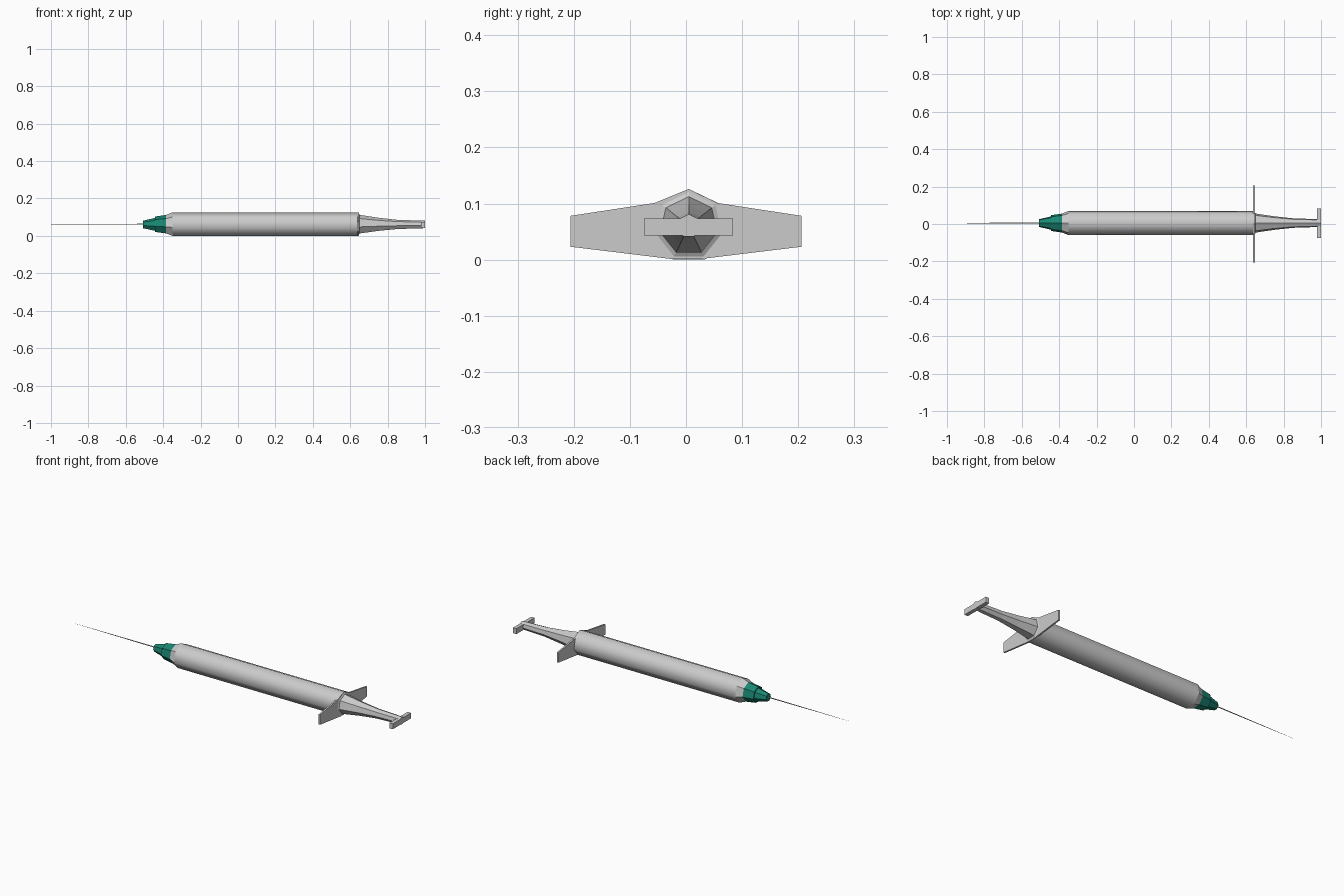
import bpy, bmesh, math

if "Cube" in bpy.data.objects:
    bpy.data.objects.remove(bpy.data.objects["Cube"])

CY, CZ, SIDES = 0.005, 0.06, 7   # long axis of the syringe, seven-sided section


def finish(name, bm, color=None, smooth=False):
    bmesh.ops.recalc_face_normals(bm, faces=bm.faces)
    for f in bm.faces:
        f.smooth = smooth and len(f.verts) == 4
    me = bpy.data.meshes.new(name)
    bm.to_mesh(me)
    bm.free()
    ob = bpy.data.objects.new(name, me)
    bpy.context.collection.objects.link(ob)
    if color:
        mat = bpy.data.materials.new(name + "_colour")
        mat.diffuse_color = color
        mat.use_nodes = True
        mat.node_tree.nodes["Principled BSDF"].inputs["Base Color"].default_value = mat.diffuse_color
        me.materials.append(mat)
    return ob


def loft(name, profile, caps=(True, True), color=None, smooth=False, cz=CZ, n=SIDES):
    """Rings of (x, radius) along the axis, one corner pointing up."""
    bm = bmesh.new()
    rings = []
    for x, r in profile:
        angles = [2 * math.pi * i / n for i in range(n)]
        rings.append([bm.verts.new((x, CY + r * math.sin(a), cz + r * math.cos(a))) for a in angles])
    for a, b in zip(rings, rings[1:]):
        for i in range(n):
            j = (i + 1) % n
            bm.faces.new((a[i], a[j], b[j], b[i]))
    if caps[0]:
        bm.faces.new(rings[0])
    if caps[1]:
        bm.faces.new(rings[-1])
    return finish(name, bm, color, smooth)


def plate(name, outline, x0, x1):
    """Flat (y, z) outline extruded along x."""
    bm = bmesh.new()
    face = bm.faces.new([bm.verts.new((x0, y, z)) for y, z in outline])
    out = bmesh.ops.extrude_face_region(bm, geom=[face])
    verts = [v for v in out["geom"] if isinstance(v, bmesh.types.BMVert)]
    bmesh.ops.translate(bm, verts=verts, vec=(x1 - x0, 0, 0))
    return finish(name, bm)


# Barrel: smooth tube with faceted ends
loft("barrel", [(-0.35, 0.066), (0.643, 0.066)], caps=(False, False), smooth=True)
loft("barrel_nose", [(-0.35, 0.066), (-0.385, 0.052)], caps=(False, True))
loft("barrel_rim", [(0.643, 0.066), (0.65, 0.053)], caps=(False, True))

# Needle hub, stepped
green = (0.01, 0.24, 0.17, 1)
loft("needle_hub", [(-0.385, 0.052), (-0.445, 0.043), (-0.445, 0.036), (-0.508, 0.021)], color=green)

# Needle, tapering to a point
loft("needle", [(-0.5, 0.003), (-0.7, 0.0022), (-1.0, 0.0004)], cz=0.062, n=5)

# Finger flange
right = [(0.025, 0.001), (0.206, 0.023), (0.206, 0.078), (0.056, 0.101)]
left = [(-y, z) for y, z in reversed(right)]
plate("finger_flange", right + [(CY, 0.126)] + left, 0.637, 0.646)

# Plunger rod with concave taper
loft("plunger_rod", [(0.645, 0.053), (0.75, 0.037), (0.85, 0.026), (1.0, 0.021)])

# Thumb rest
plate("thumb_rest", [(-0.075, 0.043), (0.084, 0.043), (0.084, 0.073), (-0.075, 0.073)], 0.979, 1.0)
